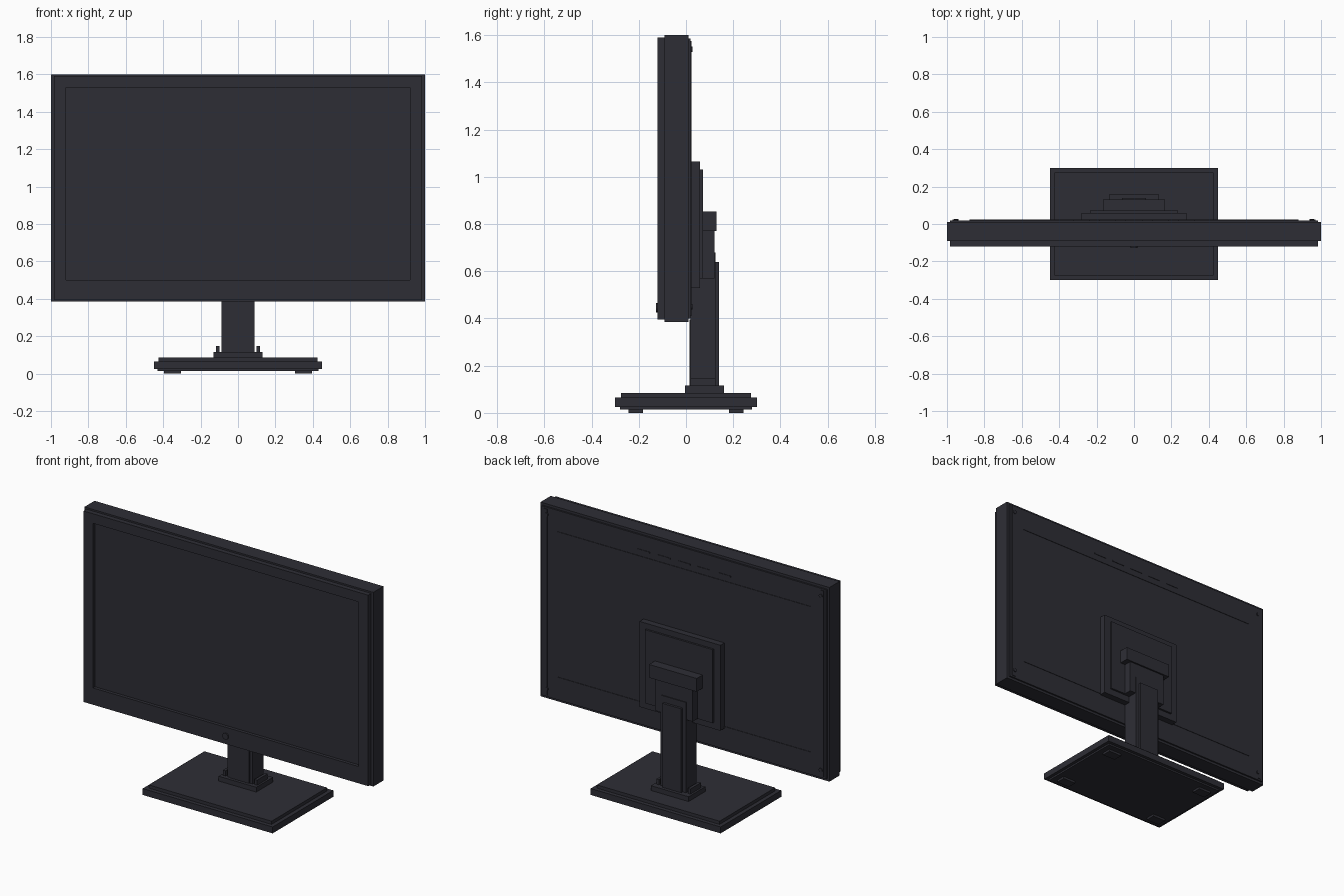
import bpy
import math
import bmesh

cube = bpy.data.objects.get("Cube")
if cube:
    bpy.data.objects.remove(cube, do_unlink=True)


def make_material(name, color):
    m = bpy.data.materials.new(name)
    m.use_nodes = True
    m.diffuse_color = color
    m.node_tree.nodes["Principled BSDF"].inputs["Base Color"].default_value = color
    return m


charcoal = make_material("charcoal plastic", (0.027, 0.027, 0.036, 1))


def finish(bm, name):
    mesh = bpy.data.meshes.new(name)
    bm.to_mesh(mesh)
    bm.free()
    mesh.materials.append(charcoal)
    obj = bpy.data.objects.new(name, mesh)
    bpy.context.collection.objects.link(obj)
    return obj


def box(name, x, y, z):
    """Box from (min, max) pairs; a single x number means a centred half width."""
    if not isinstance(x, tuple):
        x = (-x, x)
    bm = bmesh.new()
    bmesh.ops.create_cube(bm, size=1)
    for v in bm.verts:
        v.co = [r[0] if c < 0 else r[1] for c, r in zip(v.co, (x, y, z))]
    return finish(bm, name)


def disc(name, x, y, z, radius):
    """Short cylinder along the y axis."""
    bm = bmesh.new()
    bmesh.ops.create_cone(bm, cap_ends=True, segments=16, radius1=radius,
                          radius2=radius, depth=y[1] - y[0])
    for v in bm.verts:
        a, b, c = v.co
        v.co = (x + a, (y[0] + y[1]) / 2 - c, z + b)
    return finish(bm, name)


# Display housing with a recessed screen
box("display_case", 1.0, (-0.09, 0.01), (0.385, 1.6))
box("screen", 0.92, (-0.1, -0.09), (0.5, 1.53))
BEZEL = (-0.12, -0.09)
box("bezel_top", 0.985, BEZEL, (1.53, 1.59))
box("bezel_bottom", 0.985, BEZEL, (0.395, 0.5))
for side, label in ((-1, "right"), (1, "left")):
    edge = sorted((side * 0.92, side * 0.985))
    box("bezel_" + label, tuple(edge), BEZEL, (0.5, 1.53))
disc("power_button", 0, (-0.127, -0.12), 0.445, 0.02)

# Rear cover with trim, corner screws and vents
box("rear_cover", 0.985, (0.01, 0.02), (0.4, 1.585))
for side, label in ((-1, "right"), (1, "left")):
    edge = sorted((side * 0.945, side * 0.97))
    box("rear_trim_" + label, tuple(edge), (0.02, 0.024), (0.41, 1.575))
    for z, level in ((0.45, "lower"), (1.54, "upper")):
        disc(f"rear_screw_{level}_{label}", side * 0.95, (0.02, 0.028), z, 0.012)
for z, level in ((0.54, "lower"), (1.45, "upper")):
    box("rear_seam_" + level, 0.88, (0.02, 0.023), (z - 0.003, z + 0.003))
for i in range(5):
    x = (i - 2) * 0.14
    box(f"vent_{i + 1}", (x - 0.045, x + 0.045), (0.02, 0.023), (1.487, 1.495))

# Mounting plates and hinge
box("mount_plate", 0.28, (0.02, 0.06), (0.53, 1.065))
box("mount_inner_plate", 0.235, (0.06, 0.072), (0.57, 1.03))
box("hinge_bracket", 0.13, (0.07, 0.12), (0.57, 0.77))
box("hinge_head", 0.165, (0.07, 0.13), (0.77, 0.853))

# Stand column
box("column", 0.088, (0.02, 0.125), (0.1, 0.68))
box("column_front_plate", 0.068, (0.014, 0.02), (0.115, 0.395))
box("column_back_plate", 0.065, (0.125, 0.14), (0.115, 0.64))
box("column_collar", 0.13, (-0.005, 0.16), (0.085, 0.115))
for side, label in ((-1, "right"), (1, "left")):
    rib = sorted((side * 0.1, side * 0.118))
    box("collar_rib_" + label, tuple(rib), (0.02, 0.125), (0.115, 0.147))

# Base and feet
box("base_slab", 0.45, (-0.3, 0.3), (0.025, 0.065))
box("base_top", 0.425, (-0.275, 0.275), (0.065, 0.085))
box("base_underside", 0.43, (-0.28, 0.28), (0.014, 0.025))
for sx, lx in ((-1, "right"), (1, "left")):
    for sy, ly in ((-1, "front"), (1, "back")):
        box(f"foot_{ly}_{lx}", (sx * 0.35 - 0.045, sx * 0.35 + 0.045),
            (sy * 0.213 - 0.03, sy * 0.213 + 0.03), (0, 0.014))
